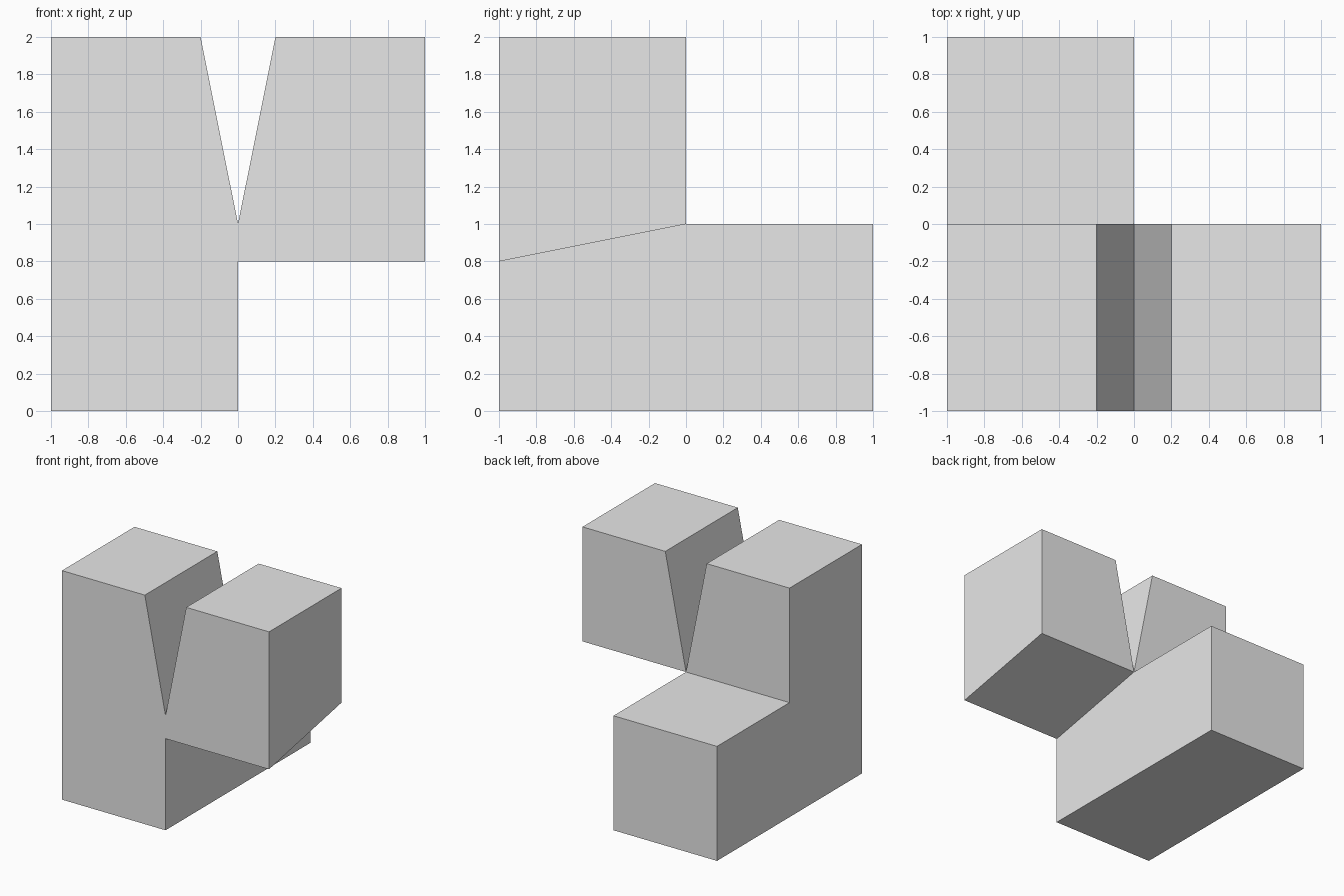
import bpy
import bmesh
from mathutils import Vector

cube = bpy.data.objects.get("Cube")
if cube:
    bpy.data.objects.remove(cube, do_unlink=True)

EPS = 1e-4
NOTCH = 0.2    # half width of the V notch at the top
SLOPE = 0.2    # rise of the wing's underside from front to back


def prism(bm, profile, x0, x1):
    """Extrude a side profile of (y, z) points from x0 to x1."""
    face = bm.faces.new([bm.verts.new((x0, y, z)) for y, z in profile])
    grown = bmesh.ops.extrude_face_region(bm, geom=[face], use_keep_orig=True)
    verts = [g for g in grown["geom"] if isinstance(g, bmesh.types.BMVert)]
    bmesh.ops.translate(bm, verts=verts, vec=(x1 - x0, 0, 0))


def build_block(profile, x0, x1, notch_x):
    """One half of the block, with its inner top edge leaned back for the notch."""
    bm = bmesh.new()
    prism(bm, profile, x0, x1)
    # split along the notch floor and along the wing's sloped underside
    for normal in (Vector((0, 0, 1)), Vector((0, -SLOPE, 1))):
        geom = bm.verts[:] + bm.edges[:] + bm.faces[:]
        bmesh.ops.bisect_plane(bm, geom=geom, dist=EPS,
                               plane_co=(0, 0, 1), plane_no=normal)
    # remove the patch where the two halves join
    joint = []
    for f in bm.faces:
        c = f.calc_center_median()
        if (all(abs(v.co.x) < EPS for v in f.verts)
                and c.y < 0 and 1 + SLOPE * c.y < c.z < 1):
            joint.append(f)
    bmesh.ops.delete(bm, geom=joint, context='FACES')
    for v in bm.verts:
        if abs(v.co.x) < EPS and v.co.z > 2 - EPS:
            v.co.x = notch_x
    mesh = bpy.data.meshes.new("half")
    bm.to_mesh(mesh)
    bm.free()
    return mesh


# Stepped body on the right, overhanging wing on the left
body = build_block([(-1, 0), (1, 0), (1, 1), (0, 1), (0, 2), (-1, 2)], -1, 0, -NOTCH)
wing = build_block([(-1, 1 - SLOPE), (0, 1), (0, 2), (-1, 2)], 0, 1, NOTCH)

# Weld the halves into one clean shell
bm = bmesh.new()
for half in (body, wing):
    bm.from_mesh(half)
    bpy.data.meshes.remove(half)
bmesh.ops.remove_doubles(bm, verts=bm.verts[:], dist=EPS)
bmesh.ops.dissolve_limit(bm, angle_limit=0.01, verts=bm.verts[:], edges=bm.edges[:])
bmesh.ops.recalc_face_normals(bm, faces=bm.faces[:])
mesh = bpy.data.meshes.new("notched_block")
bm.to_mesh(mesh)
bm.free()

# Plain grey
grey = bpy.data.materials.new("light_grey")
grey.use_nodes = True
colour = (0.8, 0.8, 0.8, 1)
grey.diffuse_color = colour
grey.node_tree.nodes["Principled BSDF"].inputs["Base Color"].default_value = colour
mesh.materials.append(grey)

block = bpy.data.objects.new("notched_block", mesh)
bpy.context.collection.objects.link(block)
